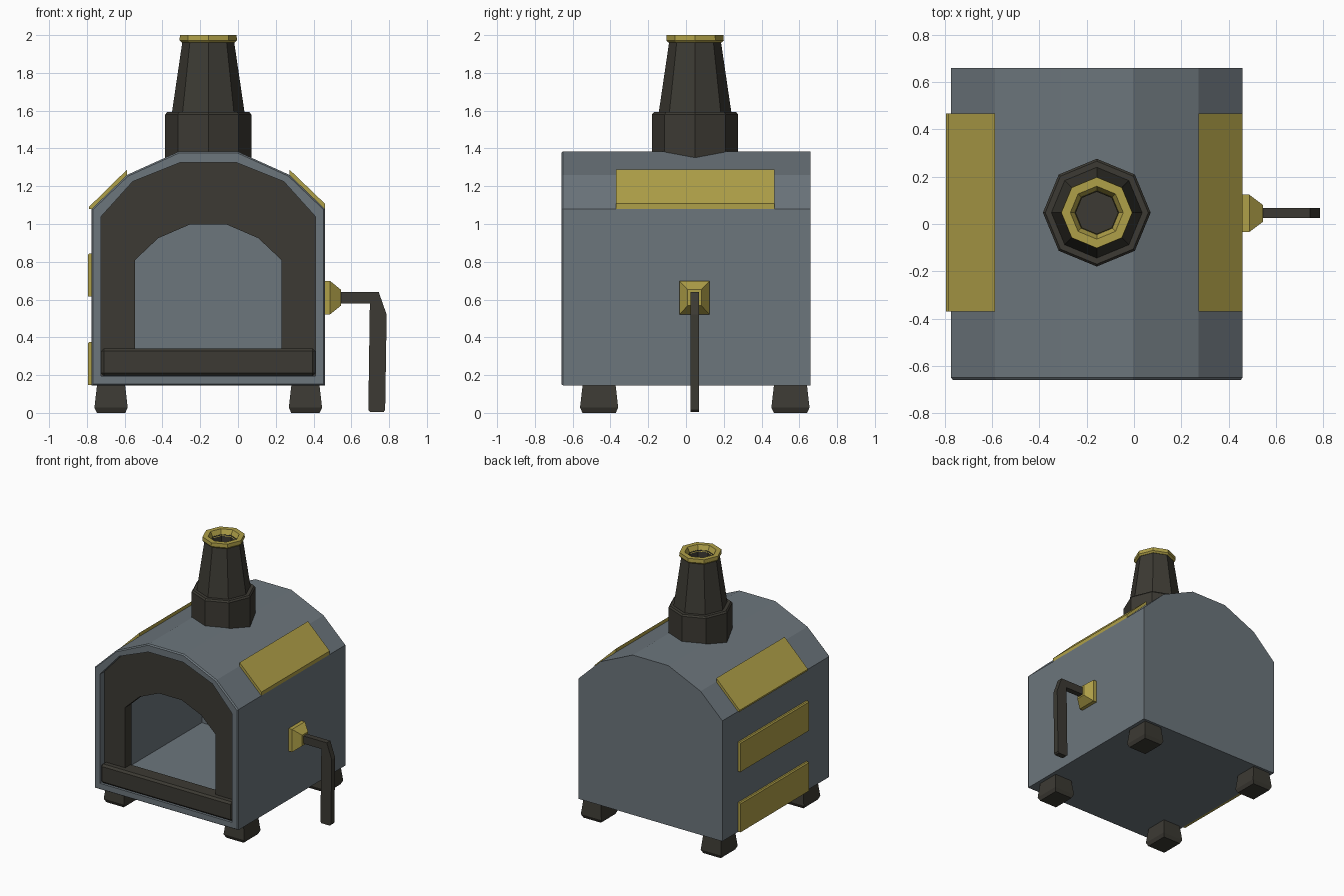
import bpy, bmesh, math

if "Cube" in bpy.data.objects:
    bpy.data.objects.remove(bpy.data.objects["Cube"])

CX = -0.1575   # centre line of the oven


def material(name, rgb):
    m = bpy.data.materials.new(name)
    m.diffuse_color = (*rgb, 1)
    m.use_nodes = True
    m.node_tree.nodes["Principled BSDF"].inputs["Base Color"].default_value = m.diffuse_color
    return m


STEEL = material("steel_grey", (0.150, 0.180, 0.202))
IRON = material("dark_iron", (0.045, 0.042, 0.033))
BRASS = material("brass", (0.43, 0.35, 0.065))


def loft(name, loops, mat, ring=False):
    """Skin equal-length point loops; cap the ends, or join last to first."""
    bm = bmesh.new()
    rows = [[bm.verts.new(p) for p in loop] for loop in loops]
    pairs = list(zip(rows, rows[1:]))
    if ring:
        pairs.append((rows[-1], rows[0]))
    else:
        bm.faces.new(rows[0])
        bm.faces.new(rows[-1])
    n = len(rows[0])
    for a, b in pairs:
        for i in range(n):
            j = (i + 1) % n
            bm.faces.new((a[i], a[j], b[j], b[i]))
    bmesh.ops.recalc_face_normals(bm, faces=bm.faces)
    me = bpy.data.meshes.new(name)
    bm.to_mesh(me)
    bm.free()
    me.materials.append(mat)
    ob = bpy.data.objects.new(name, me)
    bpy.context.collection.objects.link(ob)
    return ob


def bevel(ob, width):
    mod = ob.modifiers.new("edge", 'BEVEL')
    mod.width = width
    mod.segments = 1


def arch(half, y):
    """Mirror half an arch outline of (x, z) points about the centre line."""
    pts = [(CX + x, y, z) for x, z in half]
    return pts + [(CX - x, y, z) for x, z in reversed(half)]


def rect_z(cx, cy, hx, hy, z):
    return [(cx + a * hx, cy + b * hy, z) for a, b in ((-1, -1), (1, -1), (1, 1), (-1, 1))]


def rect_x(x, cy, cz, hy, hz):
    return [(x, cy + a * hy, cz + b * hz) for a, b in ((-1, -1), (1, -1), (1, 1), (-1, 1))]


# oven body: hollow arched shell with a raised front rim
OUTER = [(0.617, 0.145), (0.617, 1.08), (0.43, 1.26), (0.153, 1.385)]
EDGE = [(0.609, 0.152), (0.609, 1.077), (0.425, 1.253), (0.152, 1.377)]
RIM = [(0.567, 0.195), (0.567, 1.04), (0.40, 1.225), (0.150, 1.325)]
SKIN = [(0.609, 0.153), (0.609, 1.077), (0.425, 1.253), (0.152, 1.377)]
DOOR = [(0.387, 0.30), (0.387, 0.81), (0.265, 0.925), (0.098, 0.997)]
loft("oven_body", [arch(OUTER, 0.66), arch(OUTER, -0.65), arch(EDGE, -0.66), arch(RIM, -0.66),
                   arch(RIM, -0.58), arch(SKIN, -0.58), arch(SKIN, 0.652)], STEEL)

# recessed front panel with arched opening
loft("front_panel", [arch(RIM, -0.605), arch(DOOR, -0.605), arch(DOOR, -0.53), arch(RIM, -0.53)],
     IRON, ring=True)

# sill across the bottom of the opening
sill = loft("front_sill", [rect_z(CX, -0.59, 0.567, 0.065, z) for z in (0.195, 0.342)], IRON)
bevel(sill, 0.015)

# feet
for sx, x in (("left", -0.672), ("right", 0.357)):
    for sy, y in (("front", -0.46), ("back", 0.553)):
        loft(f"{sy}_{sx}_foot", [rect_z(x, y, 0.075, 0.088, 0), rect_z(x, y, 0.088, 0.101, 0.028),
                                 rect_z(x, y, 0.074, 0.087, 0.15)], IRON)


# chimney: eight-sided stepped stack with a brass collar
def octagon(r, z):
    return [(CX + r * math.cos(i * math.pi / 4), 0.048 + r * math.sin(i * math.pi / 4), z)
            for i in range(8)]


loft("chimney", [octagon(r, z) for r, z in ((0.228, 1.30), (0.228, 1.58), (0.218, 1.592),
     (0.192, 1.592), (0.137, 1.965), (0.09, 1.965), (0.09, 1.90))], IRON)
loft("chimney_collar", [octagon(r, z) for r, z in ((0.14, 1.96), (0.152, 1.972), (0.150, 2.0),
     (0.112, 2.0), (0.088, 1.955))], BRASS, ring=True)

# brass plates along both roof slopes
Y0, Y1 = -0.37, 0.468
for side, s in (("left", -1), ("right", 1)):
    sect = [(0.617, 1.08), (0.43, 1.26), (0.43, 1.288), (0.617, 1.108)]
    if s < 0:
        sect = [(0.617, 1.08), (0.43, 1.26), (0.43, 1.288), (0.63, 1.092), (0.63, 1.08)]
    loft(f"{side}_roof_plate", [[(CX + s * x, y, z) for x, z in sect] for y in (Y0, Y1)], BRASS)

# brass straps on the left wall
for name, z0, z1 in (("lower_strap", 0.147, 0.375), ("upper_strap", 0.615, 0.845)):
    sect = [(-0.77, z0), (-0.795, z0), (-0.795, z1 - 0.008), (-0.787, z1), (-0.77, z1)]
    loft(name, [[(x, y, z) for x, z in sect] for y in (Y0, Y1)], BRASS)

# side handle: brass mount and cranked iron lever
loft("handle_mount", [rect_x(0.455, 0.045, 0.61, 0.079, 0.088), rect_x(0.488, 0.045, 0.61, 0.079, 0.088),
                      rect_x(0.545, 0.045, 0.61, 0.036, 0.042)], BRASS)
lever = [(0.54, 0.64), (0.745, 0.64), (0.787, 0.52), (0.779, 0.015), (0.77, 0.004),
         (0.70, 0.004), (0.69, 0.015), (0.698, 0.58), (0.54, 0.58)]
loft("handle_lever", [[(x, y, z) for x, z in lever] for y in (0.025, 0.068)], IRON)
